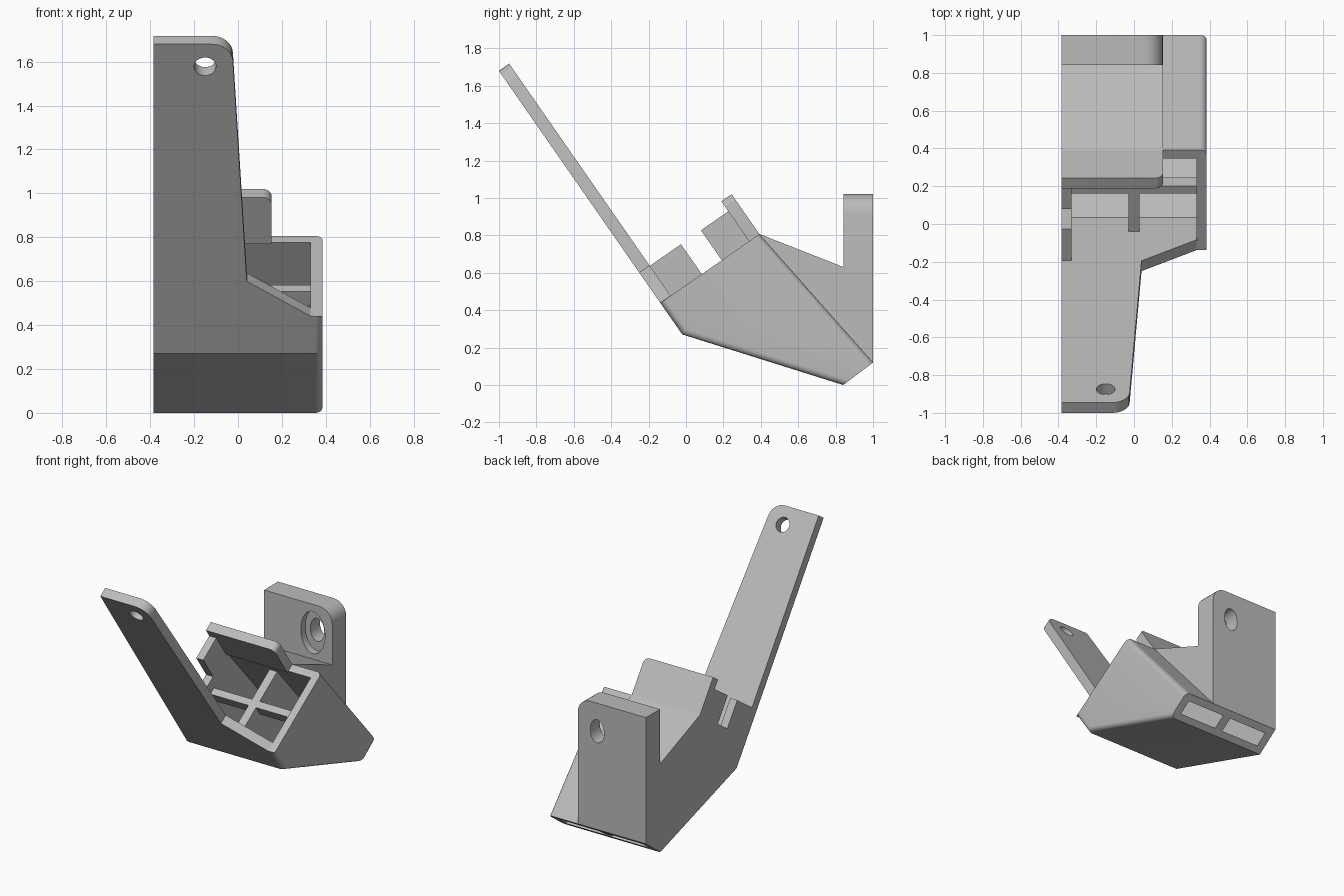
import bpy
import bmesh
from math import pi
from mathutils import Matrix, Vector

cube = bpy.data.objects.get("Cube")
if cube:
    bpy.data.objects.remove(cube)

grey = bpy.data.materials.new("light grey plastic")
grey.use_nodes = True
grey.diffuse_color = (0.5, 0.5, 0.5, 1)
grey.node_tree.nodes["Principled BSDF"].inputs["Base Color"].default_value = (0.5, 0.5, 0.5, 1)

# Tilted frame: s runs across the inlet, t runs up along the arm
ORIGIN = Vector((0, -0.02, 0.27))
S_DIR = Vector((0, 0.821, 0.571))
T_DIR = Vector((0, -0.571, 0.821))
LEFT, WALL = -0.385, -0.33


def tilted(x, s, t):
    return ORIGIN + Vector((x, 0, 0)) + S_DIR * s + T_DIR * t


def side_st(s, t, x):
    return tilted(x, s, t)


def face_xt(x, t, s):
    return tilted(x, s, t)


def side_yz(y, z, x):
    return Vector((x, y, z))


def face_xz(x, z, y):
    return Vector((x, y, z))


def finish(name, bm):
    bmesh.ops.recalc_face_normals(bm, faces=bm.faces[:])
    mesh = bpy.data.meshes.new(name)
    bm.to_mesh(mesh)
    bm.free()
    obj = bpy.data.objects.new(name, mesh)
    bpy.context.collection.objects.link(obj)
    mesh.materials.append(grey)
    return obj


def prism(name, pts, place, lo, hi, corners=(), rims=(), radius=0.04):
    """Extrude a profile; round chosen corner edges or chosen edges of the hi cap."""
    bm = bmesh.new()
    a = [bm.verts.new(place(p, q, lo)) for p, q in pts]
    b = [bm.verts.new(place(p, q, hi)) for p, q in pts]
    n = len(pts)
    bm.faces.new(a)
    bm.faces.new(b[::-1])
    for i in range(n):
        bm.faces.new((a[i], b[i], b[(i + 1) % n], a[(i + 1) % n]))
    edges = [bm.edges.get((a[i], b[i])) for i in corners]
    edges += [bm.edges.get((b[i], b[(i + 1) % n])) for i in rims]
    if edges:
        bmesh.ops.bevel(bm, geom=edges, offset=radius, segments=6,
                        profile=0.5, affect='EDGES')
    return finish(name, bm)


def box(name, place, p0, p1, q0, q1, lo, hi, **kw):
    return prism(name, [(p0, q0), (p1, q0), (p1, q1), (p0, q1)], place, lo, hi, **kw)


def drill(name, centre, axis, rx, rz, depth):
    bm = bmesh.new()
    turn = Vector(axis).to_track_quat('Z', 'Y').to_matrix().to_4x4()
    bmesh.ops.create_cone(bm, cap_ends=True, segments=40, radius1=rx, radius2=rx, depth=depth,
                          matrix=Matrix.Translation(centre)
                          @ Matrix.Diagonal((1, 1, rz / rx, 1)) @ turn)
    return finish(name, bm)


def cut(obj, cutter):
    mod = obj.modifiers.new("cut", 'BOOLEAN')
    mod.operation = 'DIFFERENCE'
    mod.solver = 'EXACT'
    mod.object = cutter
    bpy.context.view_layer.objects.active = obj
    bpy.ops.object.modifier_apply(modifier=mod.name)
    bpy.data.objects.remove(cutter)


# Duct shell, open at the inlet and the outlet
RIM = 0.205
duct = prism("duct_shell",
             [(0, 0), (0.552, -0.713), (0.752, -0.706), (0.645, RIM), (0, RIM)],
             side_st, LEFT, 0.385, rims=(0, 2, 4), radius=0.035)
cut(duct, prism("duct_cavity",
                [(0.065, 0.3), (0.065, 0), (0.63, -0.75), (0.707, -0.75), (0.59, RIM), (0.59, 0.3)],
                side_st, WALL, 0.33))

# Cross ribs inside the duct; the middle one runs down to the outlet
prism("middle_divider",
      [(0.05, 0.13), (0.05, 0), (0.59, -0.705), (0.71, -0.705), (0.61, 0.13)],
      side_st, -0.03, 0.03)
box("cross_rib", side_st, 0.31, 0.36, 0.05, 0.13, -0.34, 0.34)

# Long arm with flared foot, rounded corner and screw hole
arm = prism("long_arm",
            [(LEFT, RIM), (0.385, RIM), (0.33, RIM + 0.003), (0.04, 0.402),
             (-0.028, 1.717), (LEFT, 1.717)],
            face_xt, 0, 0.067, corners=(4,), radius=0.09)
cut(arm, drill("arm_hole", tilted(-0.15, 0.03, 1.593), S_DIR, 0.05, 0.05, 0.3))

# Raised wall pieces on either side of the cable slot
box("front_side_wall", side_st, 0.067, 0.27, RIM, 0.4, LEFT, WALL)
box("rear_side_wall", side_st, 0.4, 0.578, RIM, 0.4, LEFT, WALL)

# Upright flap behind the inlet
flap = box("rear_flap", face_xt, LEFT, 0.153, RIM, 0.465, 0.578, 0.645, corners=(2,))

# Web joining the duct to the mounting tab
prism("tab_web", [(0.392, 0.807), (0.843, 0.63), (1, 0.63), (1, 0.12)], side_yz, LEFT, 0.153)

# Mounting tab with counterbored hole
tab = box("mounting_tab", face_xz, LEFT, 0.153, 0.63, 1.02, 0.843, 1, corners=(2,), radius=0.1)
cut(tab, drill("tab_hole", Vector((0, 0.92, 0.82)), (0, 1, 0), 0.055, 0.082, 0.5))
cut(tab, drill("tab_counterbore", Vector((0, 0.843, 0.82)), (0, 1, 0), 0.095, 0.15, 0.1))

# Smooth the rounded edges, keep the rest crisp
for obj in (duct, arm, flap, tab):
    bpy.ops.object.select_all(action='DESELECT')
    obj.select_set(True)
    bpy.context.view_layer.objects.active = obj
    bpy.ops.object.shade_smooth_by_angle(angle=pi / 6)
